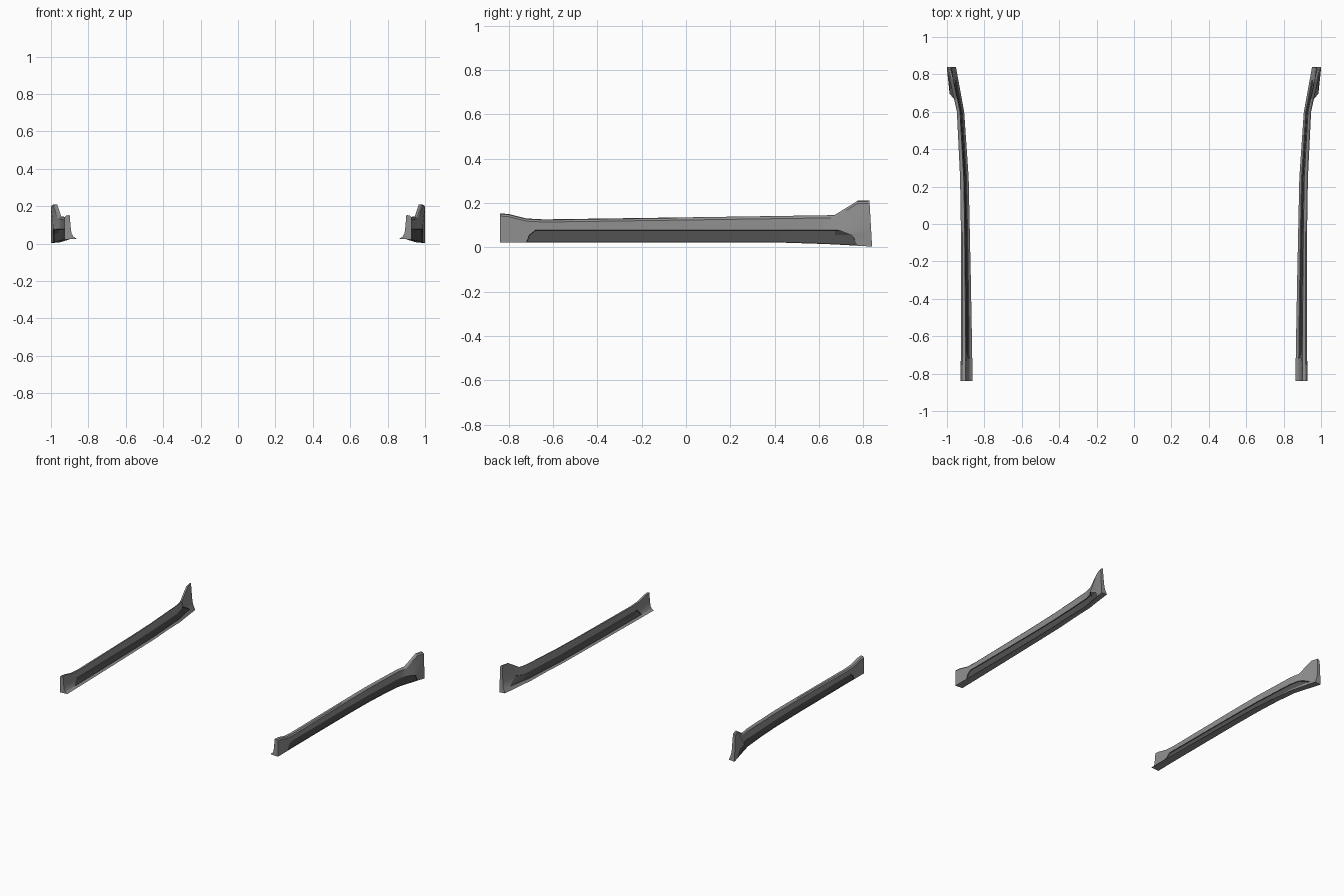
import bpy, bmesh
from math import radians

if "Cube" in bpy.data.objects:
    bpy.data.objects.remove(bpy.data.objects["Cube"], do_unlink=True)


def material(name, value):
    m = bpy.data.materials.new(name)
    m.use_nodes = True
    col = (value, value, value, 1)
    m.diffuse_color = col
    m.node_tree.nodes["Principled BSDF"].inputs["Base Color"].default_value = col
    return m


MATS = [material("mid_grey", 0.28), material("dark_grey", 0.085)]


def lerp(curve, y):
    """Read a value off a list of (y, value) points."""
    for (a, va), (b, vb) in zip(curve, curve[1:]):
        if y <= b:
            return va + (vb - va) * max(0, (y - a) / (b - a))
    return curve[-1][1]


# Profile curves along the length
OUTER = [(-.84, .927), (-.6, .925), (0, .926), (.25, .93), (.6, .947), (.84, 1.0)]
INNER = [(-.84, .863), (-.5, .868), (.25, .884), (.6, .908), (.84, .952)]
TOP = [(-.84, .153), (-.8, .15), (-.7, .125), (0, .135), (.67, .145), (.775, .21), (.84, .21)]
BOTTOM = [(-.84, .022), (.4, .022), (.65, .014), (.84, .003)]
STATIONS = [-.84, -.8, -.72, -.64, -.3, 0, .25, .42, .6, .67, .775, .84]
BAND = (2, 10)  # first and last station of the dark recess


def section(i, y):
    xo, xi, zt, zb = (lerp(c, y) for c in (OUTER, INNER, TOP, BOTTOM))
    xr = xi + (xo - xi) * .58
    # (x, z, how far the recess end leans inward on this row)
    rows = [(xo, zb, 0), (xo, .055, .3), (xo, .077, 1), (xo, zt - .012, 0),
            (xo - .008, zt - .003, 0), (xr, zt, 0), (xr - .006, .085, 1),
            (xr - .01, .055, .3), (xi + (xr - xi) * .45, .037, 0), (xi, zb + .004, 0)]
    lean = {BAND[0]: .04, BAND[1]: -.08}.get(i, 0)
    end = -.012 if i == len(STATIONS) - 1 else 0
    return [(x, y + lean * k + end * z / .21, z) for x, z, k in rows]


def skirt(name, side):
    bm = bmesh.new()
    rings = [[bm.verts.new((side * x, y, z)) for x, y, z in section(i, y)]
             for i, y in enumerate(STATIONS)]
    n = len(rings[0])
    outer_band, inner_band = [], []
    for i, (a, b) in enumerate(zip(rings, rings[1:])):
        for j in range(n):
            k = (j + 1) % n
            f = bm.faces.new((a[j], a[k], b[k], b[j]))
            if BAND[0] <= i < BAND[1]:
                if j in (0, 1):
                    outer_band.append(f)
                elif j in (6, 7):
                    inner_band.append(f)
    bm.faces.new(rings[0])
    bm.faces.new(rings[-1])
    bmesh.ops.recalc_face_normals(bm, faces=bm.faces)
    # Recessed dark panels on both sides
    for band in (outer_band, inner_band):
        rim = bmesh.ops.inset_region(bm, faces=band, thickness=.002, depth=-.005,
                                     use_even_offset=True)["faces"]
        for f in band + rim:
            f.material_index = 1
    me = bpy.data.meshes.new(name)
    bm.to_mesh(me)
    bm.free()
    for m in MATS:
        me.materials.append(m)
    ob = bpy.data.objects.new(name, me)
    bpy.context.collection.objects.link(ob)
    bpy.ops.object.select_all(action="DESELECT")
    ob.select_set(True)
    bpy.context.view_layer.objects.active = ob
    bpy.ops.object.shade_smooth_by_angle(angle=radians(25))


skirt("left_side_skirt", 1)
skirt("right_side_skirt", -1)
